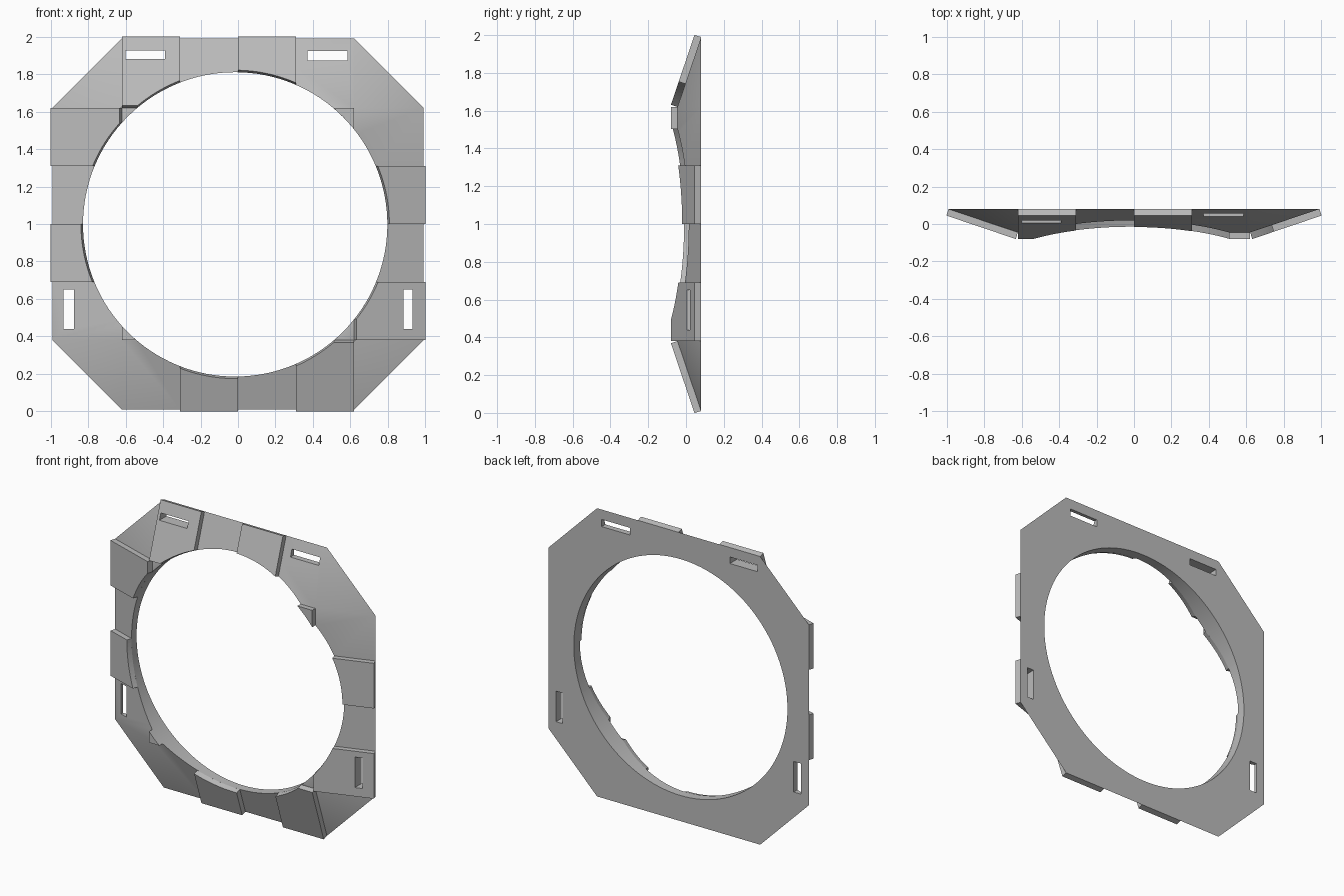
import bpy, bmesh, math
from mathutils import Vector

if "Cube" in bpy.data.objects:
    bpy.data.objects.remove(bpy.data.objects["Cube"])

grey = bpy.data.materials.new("mid grey")
grey.diffuse_color = (0.5, 0.5, 0.5, 1)
grey.use_nodes = True
grey.node_tree.nodes["Principled BSDF"].inputs["Base Color"].default_value = grey.diffuse_color

IN, OUT, BACK, TOP = 0.62, 0.99, 0.08, -0.045   # half sizes and depths of the bevelled ring
SLOPE = (BACK - TOP) / (OUT - IN)
R, HOLE = 0.812, (-0.015, -0.002)               # round opening, offset from the middle
RISE, SHIFT = 0.035, 0.011                      # raised panels, pushed out along the slope normal


def finish(name, bm):
    bmesh.ops.recalc_face_normals(bm, faces=bm.faces)
    me = bpy.data.meshes.new(name)
    bm.to_mesh(me)
    bm.free()
    me.materials.append(grey)
    ob = bpy.data.objects.new(name, me)
    bpy.context.collection.objects.link(ob)
    return ob


def activate(ob):
    bpy.ops.object.select_all(action='DESELECT')
    ob.select_set(True)
    bpy.context.view_layer.objects.active = ob


def cut(ob, cutter):
    activate(ob)
    mod = ob.modifiers.new("cut", 'BOOLEAN')
    mod.operation, mod.solver, mod.object = 'DIFFERENCE', 'EXACT', cutter
    bpy.ops.object.modifier_apply(modifier=mod.name)


def slot_cutter(x0, x1, z0, z1):
    bm = bmesh.new()
    bmesh.ops.create_cube(bm, size=1)
    for v in bm.verts:
        v.co = (x1 if v.co.x > 0 else x0, v.co.y, z1 if v.co.z > 0 else z0)
    ob = finish("slot_cutter", bm)
    ob.hide_render = True
    return ob


# sides: t runs along the side (in x or z), u runs outward
SIDES = {"top": (0, 1), "bottom": (0, -1), "right": (1, 1), "left": (1, -1)}


def place(side, t, u, y):
    axis, s = SIDES[side]
    return Vector((t, y, 1 + s * u) if axis == 0 else (s * u, y, 1 + t))


def slab(name, side, t0, t1, flat=False):
    axis, s = SIDES[side]
    ct, cu = HOLE[axis], s * HOLE[1 - axis]
    arc = lambda t: cu + math.sqrt(R * R - (t - ct) ** 2)
    reach = math.sqrt(R * R - (IN - cu) ** 2)
    if flat:                                    # small corner between the arc and the square
        t0, t1 = (ct + reach, IN) if t0 > 0 else (-IN, ct - reach)
    ts = [t0 + (t1 - t0) * i / 12 for i in range(13)]
    if not flat:
        ts = sorted(ts + [c for c in (ct - reach, ct + reach) if t0 < c < t1])
    outer = IN if flat else OUT
    pts = [(t, arc(t) if flat else max(IN, arc(t))) for t in ts]
    pts = [p for p in pts if p[1] < outer - 1e-4] + [(t1, outer), (t0, outer)]
    height = lambda u: TOP if flat else BACK - SLOPE * (OUT - u)
    shift = 0 if flat else SHIFT
    bm = bmesh.new()
    low = [bm.verts.new(place(side, t, u, height(u))) for t, u in pts]
    high = [bm.verts.new(place(side, t, u + shift, height(u) - RISE)) for t, u in pts]
    bm.faces.new(low)
    bm.faces.new(high)
    for i in range(len(pts)):
        j = (i + 1) % len(pts)
        bm.faces.new((low[i], low[j], high[j], high[i]))
    return finish(name, bm)


# bevelled octagonal base
bm = bmesh.new()
for a in (-1, 1):
    for b in (-1, 1):
        for x, y, z in ((IN, BACK, OUT), (OUT, BACK, IN), (IN, TOP, IN)):
            bm.verts.new((a * x, y, 1 + b * z))
bmesh.ops.convex_hull(bm, input=bm.verts)
bmesh.ops.dissolve_limit(bm, angle_limit=0.01, verts=bm.verts, edges=bm.edges)
base = finish("ring_base", bm)

# round opening
bpy.ops.mesh.primitive_cylinder_add(vertices=128, radius=R, depth=1, rotation=(math.pi / 2, 0, 0),
                                    location=(HOLE[0], 0, 1 + HOLE[1]))
hole = bpy.context.object
hole.name, hole.hide_render = "hole_cutter", True
cut(base, hole)

# raised panels, alternating round the ring
Q = IN / 2
panels = {
    "top_left_panel": slab("top_left_panel", "top", -IN, -Q),
    "top_mid_panel": slab("top_mid_panel", "top", 0, Q),
    "left_upper_panel": slab("left_upper_panel", "left", Q, IN),
    "left_mid_panel": slab("left_mid_panel", "left", -Q, 0),
    "bottom_mid_panel": slab("bottom_mid_panel", "bottom", -Q, 0),
    "bottom_right_panel": slab("bottom_right_panel", "bottom", Q, IN),
    "right_mid_panel": slab("right_mid_panel", "right", 0, Q),
    "right_lower_panel": slab("right_lower_panel", "right", -IN, -Q),
}
slab("upper_right_corner_tab", "top", 1, 1, True)
slab("lower_left_corner_tab", "bottom", -1, -1, True)

# strap slots, through the base and any panel on top
slots = [((-0.60, -0.39, 1.88, 1.925), "top_left_panel"), ((0.37, 0.585, 1.873, 1.922), None),
         ((-0.93, -0.875, 0.44, 0.65), None), ((0.884, 0.932, 0.44, 0.65), "right_lower_panel")]
for box, panel in slots:
    c = slot_cutter(*box)
    cut(base, c)
    if panel:
        cut(panels[panel], c)
    bpy.data.objects.remove(c)
bpy.data.objects.remove(hole)

# split the base at panel borders so shading stays local, then smooth shallow edges
bm = bmesh.new()
bm.from_mesh(base.data)
for d in (-Q, 0, Q):
    for co, no in (((d, 0, 0), (1, 0, 0)), ((0, 0, 1 + d), (0, 0, 1))):
        bmesh.ops.bisect_plane(bm, geom=bm.verts[:] + bm.edges[:] + bm.faces[:],
                               plane_co=co, plane_no=no)
bm.to_mesh(base.data)
bm.free()
activate(base)
bpy.ops.object.shade_smooth_by_angle(angle=math.radians(30))
